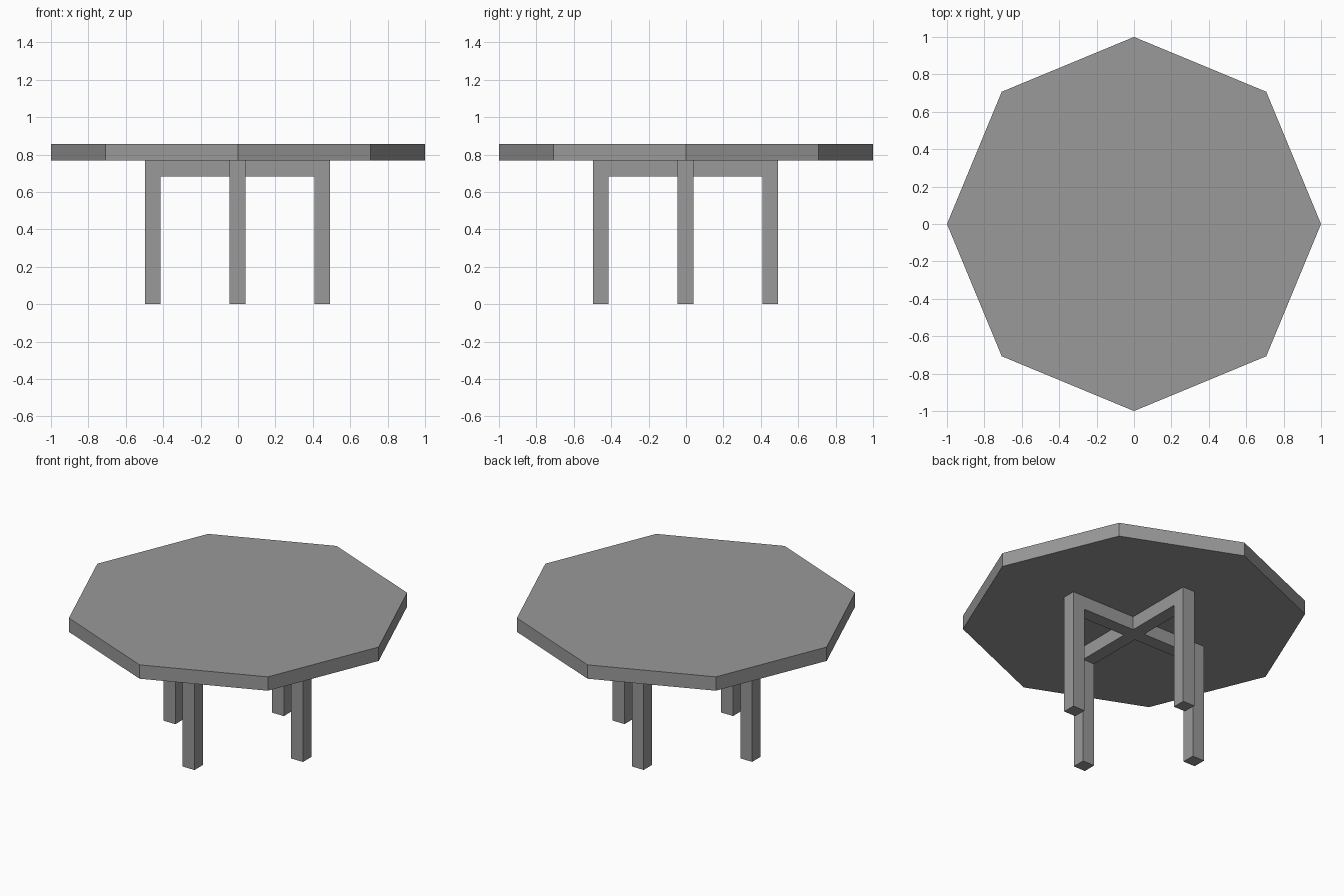
import bpy
from mathutils import Vector

cube = bpy.data.objects.get("Cube")
if cube:
    bpy.data.objects.remove(cube, do_unlink=True)

grey = bpy.data.materials.new("plain_grey")
grey.use_nodes = True
colour = (0.32, 0.32, 0.32, 1)
grey.diffuse_color = colour
grey.node_tree.nodes["Principled BSDF"].inputs["Base Color"].default_value = colour

TOP, UNDER, BEAM = 0.857, 0.768, 0.682   # heights of slab top, slab underside, beam underside
WIDTH, REACH = 0.084, 0.4535             # post thickness, leg centre distance
SHIFT = -0.0025                          # base sits slightly off centre


def box(name, low, high):
    low, high = Vector(low), Vector(high)
    bpy.ops.mesh.primitive_cube_add(size=1, location=(low + high) / 2)
    obj = bpy.context.object
    obj.name = name
    for v in obj.data.vertices:
        v.co *= high - low
    obj.data.materials.append(grey)
    return obj


# Octagonal tabletop with corners on the axes
bpy.ops.mesh.primitive_cylinder_add(vertices=8, radius=1, depth=TOP - UNDER,
                                    location=(0, 0, (TOP + UNDER) / 2))
tabletop = bpy.context.object
tabletop.name = "tabletop"
tabletop.data.materials.append(grey)

# Four square legs
half = WIDTH / 2
legs = {"left": (1, 0), "right": (-1, 0), "front": (0, -1), "back": (0, 1)}
for side, (dx, dy) in legs.items():
    x, y = SHIFT + dx * REACH, SHIFT + dy * REACH
    box(side + "_leg", (x - half, y - half, 0), (x + half, y + half, UNDER))

# Crossed beams joining opposite legs: one full length, two halves meeting it
inner = REACH - half
box("cross_beam", (SHIFT - inner, SHIFT - half, BEAM), (SHIFT + inner, SHIFT + half, UNDER))
for name, start, end in (("front_beam", -inner, -half), ("back_beam", half, inner)):
    box(name, (SHIFT - half, SHIFT + start, BEAM), (SHIFT + half, SHIFT + end, UNDER))
